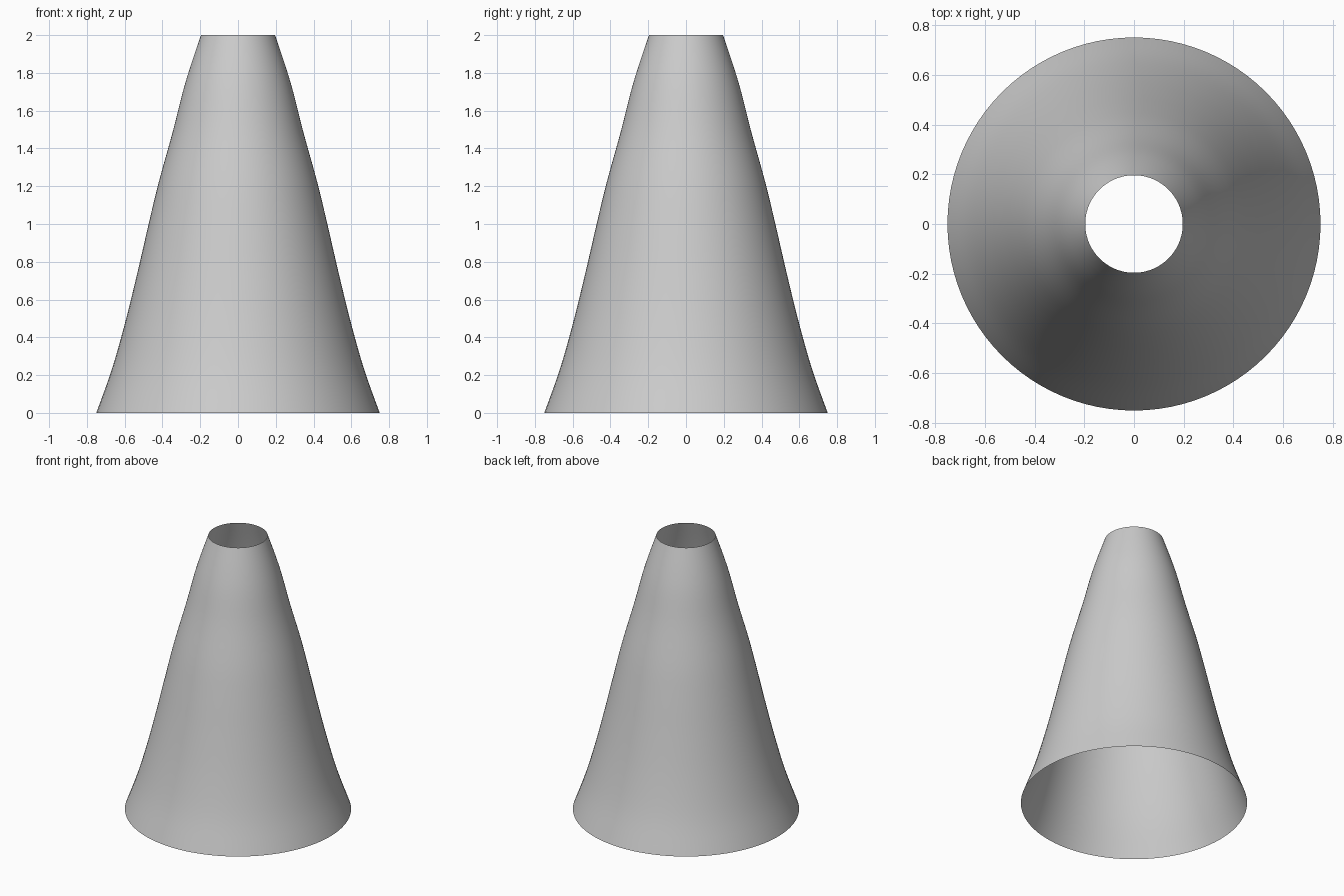
import bpy, bmesh, math

if "Cube" in bpy.data.objects:
    bpy.data.objects.remove(bpy.data.objects["Cube"])

# Profile of the open sleeve: (radius, height)
PROFILE = [(0.75, 0.0), (0.668, 0.23), (0.597, 0.48), (0.533, 0.74), (0.473, 1.0),
           (0.420, 1.22), (0.345, 1.49), (0.292, 1.70), (0.250, 1.84), (0.196, 2.0)]
SEGMENTS = 96
STEPS = 4


def catmull(points, steps):
    """Smooth curve through the profile points."""
    ends = [tuple(2 * a - b for a, b in zip(points[0], points[1]))]
    tail = [tuple(2 * a - b for a, b in zip(points[-1], points[-2]))]
    p = ends + points + tail
    out = []
    for i in range(1, len(p) - 2):
        for s in range(steps):
            t = s / steps
            out.append(tuple(0.5 * (2 * b + (c - a) * t + (2 * a - 5 * b + 4 * c - d) * t * t
                                    + (3 * b - a - 3 * c + d) * t ** 3)
                             for a, b, c, d in zip(*p[i - 1:i + 3])))
    return out + [points[-1]]


# Revolve the profile into a thin tapered shell, open at both ends
bm = bmesh.new()
rings = []
for r, z in catmull(PROFILE, STEPS):
    rings.append([bm.verts.new((r * math.cos(2 * math.pi * k / SEGMENTS),
                                r * math.sin(2 * math.pi * k / SEGMENTS), z))
                  for k in range(SEGMENTS)])
for low, high in zip(rings, rings[1:]):
    for k in range(SEGMENTS):
        n = (k + 1) % SEGMENTS
        bm.faces.new((low[k], low[n], high[n], high[k])).smooth = True

mesh = bpy.data.meshes.new("tapered_shell")
bm.to_mesh(mesh)
bm.free()
shell = bpy.data.objects.new("tapered_shell", mesh)
bpy.context.collection.objects.link(shell)
